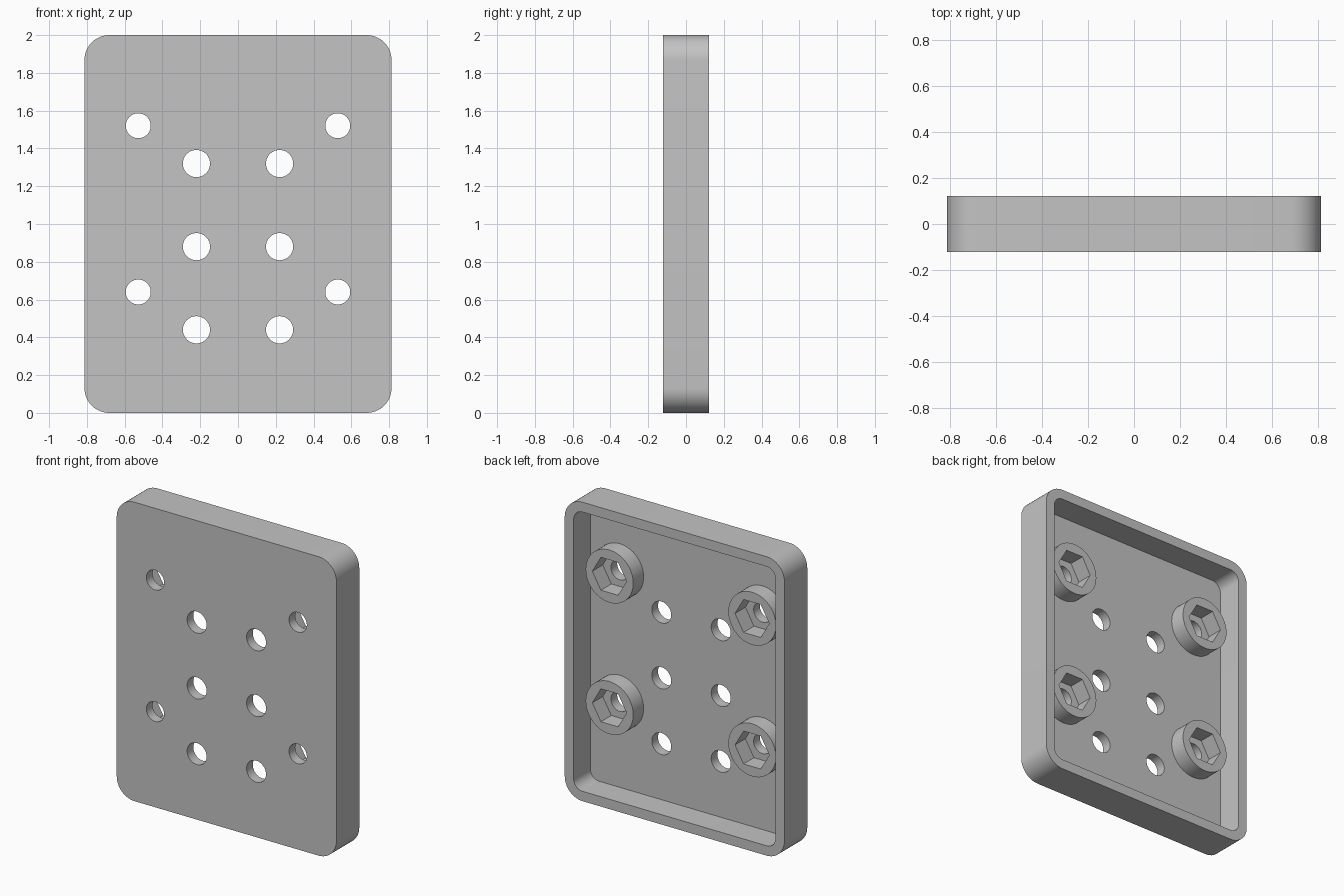
import bpy
import bmesh
from math import cos, sin, pi, radians

cube = bpy.data.objects.get("Cube")
if cube:
    bpy.data.objects.remove(cube, do_unlink=True)

# Main dimensions
WIDTH, DEPTH, HEIGHT = 1.626, 0.242, 2.0
WALL, RADIUS = 0.066, 0.132
FRONT, BACK = -DEPTH / 2, DEPTH / 2
FLOOR = FRONT + WALL
BOSS_TOP = FLOOR + 0.11

grey = bpy.data.materials.new("plain grey")
grey.use_nodes = True
grey.diffuse_color = (0.55, 0.55, 0.55, 1)
grey.node_tree.nodes["Principled BSDF"].inputs["Base Color"].default_value = grey.diffuse_color


def circle(x, z, r, n=48):
    return [(x + r * cos(2 * pi * i / n), z + r * sin(2 * pi * i / n)) for i in range(n)]


def rounded_rect(w, h, r, steps=12):
    """Outline centred on x = 0 and on half the plate height."""
    points = []
    for k, (sx, sz) in enumerate([(1, 1), (-1, 1), (-1, -1), (1, -1)]):
        for i in range(steps + 1):
            a = (k + i / steps) * pi / 2
            points.append((sx * (w / 2 - r) + r * cos(a),
                           HEIGHT / 2 + sz * (h / 2 - r) + r * sin(a)))
    return points


def prism(name, outline, y0, y1):
    """Extrude an x-z outline from y0 to y1."""
    bm = bmesh.new()
    face = bm.faces.new([bm.verts.new((x, y0, z)) for x, z in outline])
    extruded = bmesh.ops.extrude_face_region(bm, geom=[face])["geom"]
    verts = [v for v in extruded if isinstance(v, bmesh.types.BMVert)]
    bmesh.ops.translate(bm, verts=verts, vec=(0, y1 - y0, 0))
    bmesh.ops.recalc_face_normals(bm, faces=bm.faces)
    mesh = bpy.data.meshes.new(name)
    bm.to_mesh(mesh)
    bm.free()
    mesh.materials.append(grey)
    obj = bpy.data.objects.new(name, mesh)
    bpy.context.collection.objects.link(obj)
    return obj


def cut(obj, cutters):
    """Subtract the cutters, bake the result and remove them."""
    for cutter in cutters:
        cutter.hide_render = True
        mod = obj.modifiers.new("cut", "BOOLEAN")
        mod.operation, mod.solver, mod.object = "DIFFERENCE", "EXACT", cutter
    graph = bpy.context.evaluated_depsgraph_get()
    mesh = bpy.data.meshes.new_from_object(obj.evaluated_get(graph))
    obj.modifiers.clear()
    obj.data = mesh
    for cutter in cutters:
        bpy.data.objects.remove(cutter, do_unlink=True)


def smooth(obj):
    bpy.ops.object.select_all(action="DESELECT")
    obj.select_set(True)
    bpy.context.view_layer.objects.active = obj
    bpy.ops.object.shade_smooth_by_angle(angle=radians(30))


boss_spots = [(x, z) for x in (-0.528, 0.528) for z in (0.64, 1.52)]
hole_spots = [(x, z) for x in (-0.22, 0.22) for z in (0.44, 0.88, 1.32)]

# Open-backed tray with a rounded rim
tray = prism("tray", rounded_rect(WIDTH, HEIGHT, RADIUS), FRONT, BACK)
cavity = prism("cavity_cutter",
               rounded_rect(WIDTH - 2 * WALL, HEIGHT - 2 * WALL, RADIUS - WALL),
               FLOOR, BACK + 0.1)

# Bolt holes through the front plate
drills = [prism("hole_cutter", circle(x, z, r), FRONT - 0.1, BACK + 0.1)
          for spots, r in ((boss_spots, 0.066), (hole_spots, 0.072)) for x, z in spots]
cut(tray, [cavity] + drills)
smooth(tray)

# Round bosses with hexagonal nut pockets down to the tray floor
for x, z in boss_spots:
    side = "left" if x > 0 else "right"
    level = "upper" if z > 1 else "lower"
    boss = prism(f"nut_boss_{level}_{side}", circle(x, z, 0.176, 64), FLOOR, BOSS_TOP)
    pocket = prism("pocket_cutter", circle(x, z, 0.127, 6), FLOOR - 0.1, BACK + 0.1)
    cut(boss, [pocket])
    smooth(boss)
